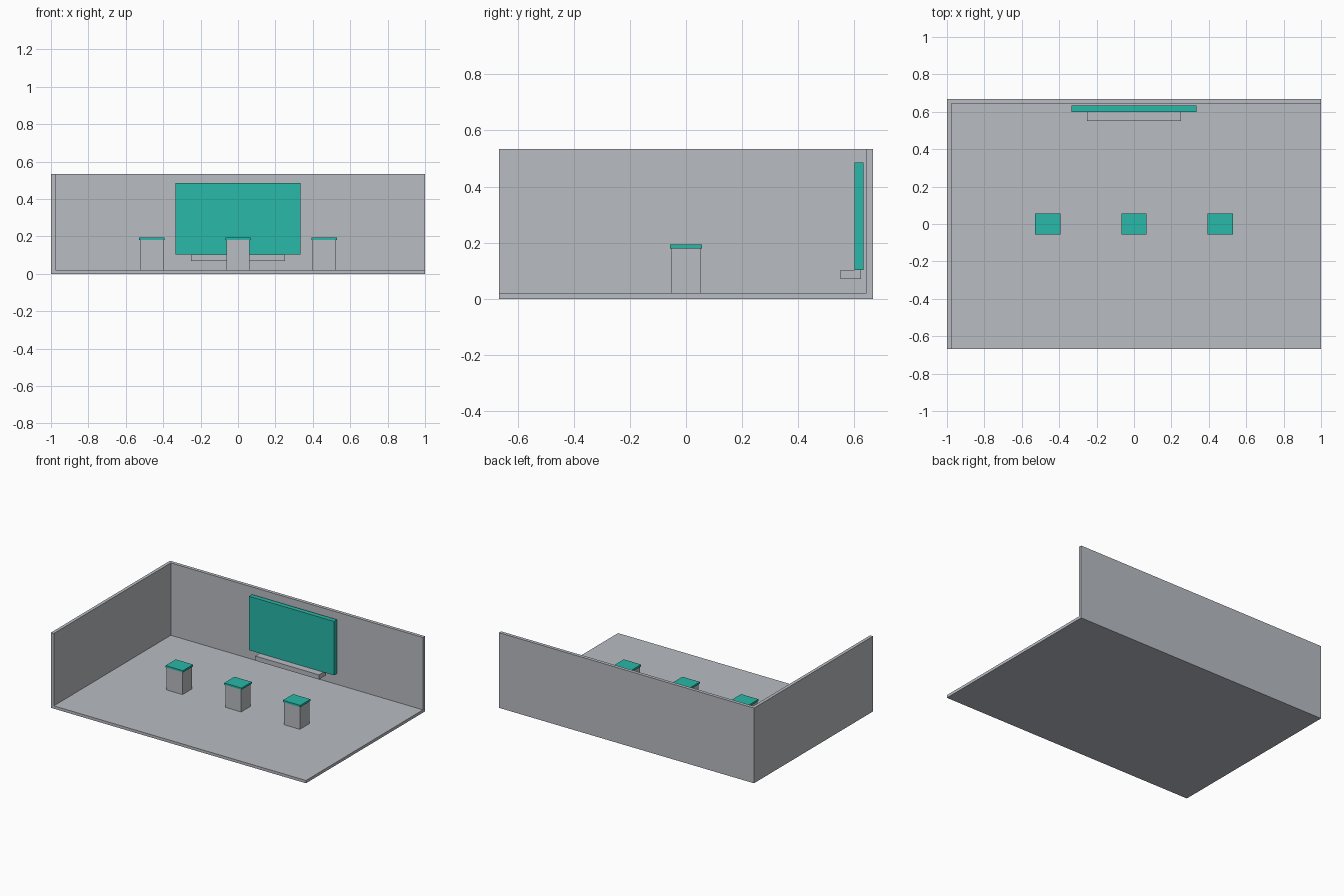
import bpy

if "Cube" in bpy.data.objects:
    bpy.data.objects.remove(bpy.data.objects["Cube"])


def make_material(name, color):
    mat = bpy.data.materials.new(name)
    mat.diffuse_color = (*color, 1.0)
    mat.use_nodes = True
    mat.node_tree.nodes["Principled BSDF"].inputs["Base Color"].default_value = mat.diffuse_color
    return mat


GREY = make_material("light_grey", (0.479, 0.503, 0.539))
TEAL = make_material("teal", (0.021, 0.479, 0.392))


def box(name, x, y, z, mat):
    """Box spanning the (min, max) range given on each axis."""
    spans = (x, y, z)
    bpy.ops.mesh.primitive_cube_add(size=1, location=[(a + b) / 2 for a, b in spans])
    obj = bpy.context.object
    obj.name = name
    obj.scale = [b - a for a, b in spans]
    bpy.ops.object.transform_apply(location=False, rotation=False, scale=True)
    obj.data.materials.append(mat)
    return obj


WALL_TOP = 0.533
FLOOR_TOP = 0.02
DEPTH = 0.667
INNER_X = -0.977
INNER_Y = 0.643

# Room shell: floor with a wall on the left and at the back
box("floor", (INNER_X, 1), (-DEPTH, INNER_Y), (0, FLOOR_TOP), GREY)
box("left_wall", (-1, INNER_X), (-DEPTH, DEPTH), (0, WALL_TOP), GREY)
box("back_wall", (INNER_X, 1), (INNER_Y, DEPTH), (0, WALL_TOP), GREY)

# Large screen resting on a shallow shelf
box("screen", (-0.333, 0.333), (0.60, 0.633), (0.103, 0.485), TEAL)
box("screen_shelf", (-0.25, 0.25), (0.55, 0.623), (0.07, 0.103), GREY)

# Row of three pedestals with overhanging caps
for side, cx in (("left", -0.46), ("middle", 0.0), ("right", 0.46)):
    box(f"{side}_pedestal", (cx - 0.062, cx + 0.062), (-0.053, 0.053),
        (FLOOR_TOP, 0.18), GREY)
    box(f"{side}_pedestal_cap", (cx - 0.068, cx + 0.068), (-0.057, 0.057),
        (0.18, 0.193), TEAL)
